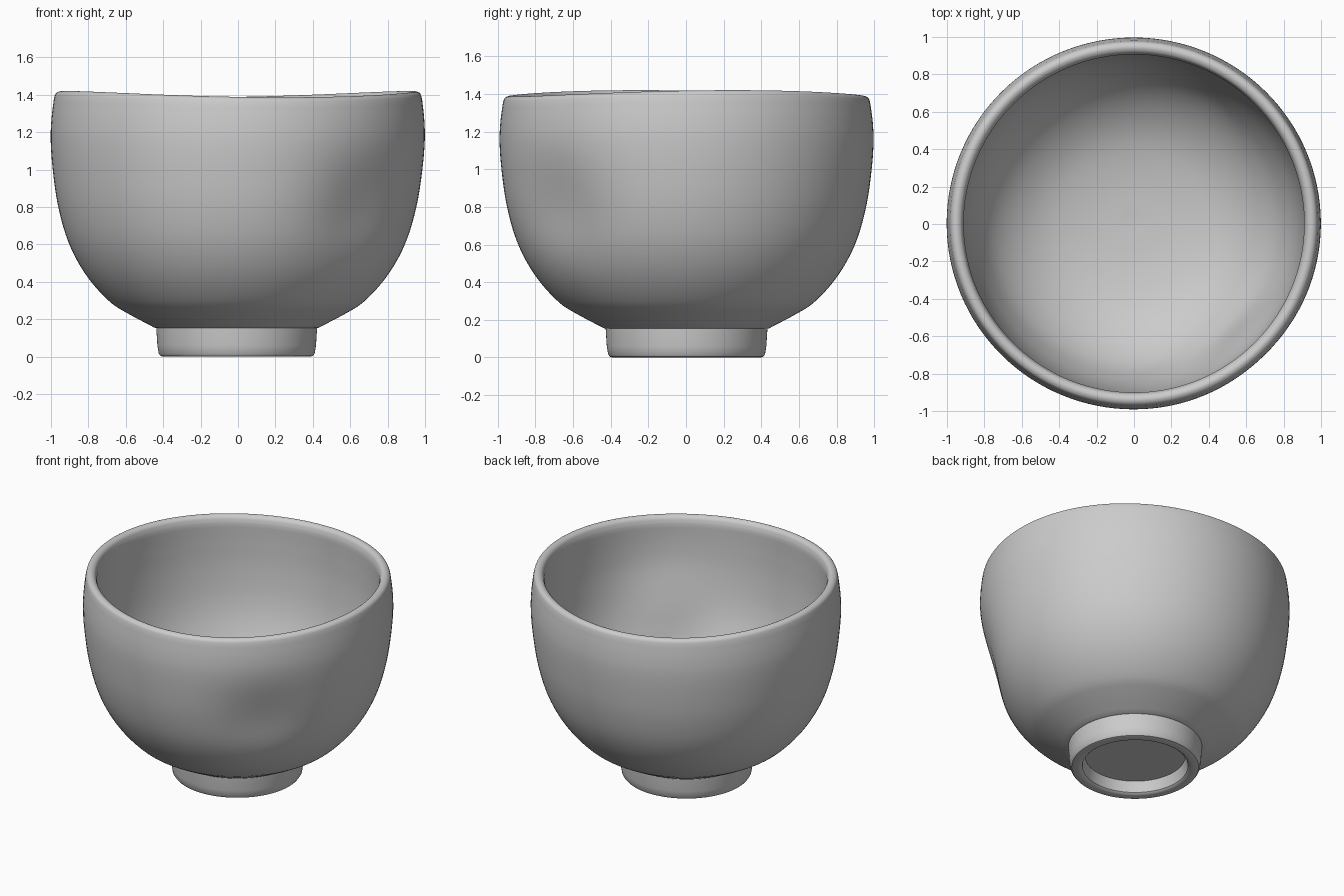
import bpy, bmesh, math
from mathutils import Vector

if "Cube" in bpy.data.objects:
    bpy.data.objects.remove(bpy.data.objects["Cube"])

SEG = 128


def spline(pts, n=5):
    """Catmull-Rom smoothing of a (radius, height) profile."""
    p = [Vector(q) for q in pts]
    p = [2 * p[0] - p[1]] + p + [2 * p[-1] - p[-2]]
    out = []
    for i in range(1, len(p) - 2):
        a, b, c, d = p[i - 1:i + 3]
        for k in range(n):
            t = k / n
            out.append(0.5 * (2 * b + (c - a) * t + (2 * a - 5 * b + 4 * c - d) * t * t
                              + (3 * b - a - 3 * c + d) * t ** 3))
    return [tuple(v) for v in out] + [tuple(pts[-1])]


def hand_made(r, z, a):
    """Slight irregularities: oval plan, wavy rim, thumb dent at front right."""
    k = min(1, max(0, (z - 0.2) / 1.2))
    da = (a + math.radians(45) + math.pi) % (2 * math.pi) - math.pi
    dent = 0.05 * math.exp(-(da / 0.33) ** 2 - ((z - 0.78) / 0.27) ** 2)
    r2 = r * (1 + 0.004 * k * math.cos(2 * a)) - dent * min(1, r / 0.6)
    z2 = z + 0.017 * k ** 3 * math.cos(2 * (a - math.radians(15)))
    off = 0.007 * (1 - k)
    return r2 * math.cos(a) - off, r2 * math.sin(a) + 0.003, z2


def lathe(name, profile):
    bm = bmesh.new()
    rings = []
    for r, z in profile:
        if r < 1e-5:
            rings.append([bm.verts.new((-0.005, 0.003, z))])
        else:
            rings.append([bm.verts.new(hand_made(r, z, 2 * math.pi * i / SEG))
                          for i in range(SEG)])
    for lo, hi in zip(rings, rings[1:]):
        for i in range(SEG):
            j = (i + 1) % SEG
            if len(lo) == 1:
                bm.faces.new((lo[0], hi[j], hi[i]))
            elif len(hi) == 1:
                bm.faces.new((lo[i], lo[j], hi[0]))
            else:
                bm.faces.new((lo[i], lo[j], hi[j], hi[i]))
    bmesh.ops.recalc_face_normals(bm, faces=bm.faces)
    me = bpy.data.meshes.new(name)
    bm.to_mesh(me)
    bm.free()
    ob = bpy.data.objects.new(name, me)
    bpy.context.collection.objects.link(ob)
    bpy.ops.object.select_all(action='DESELECT')
    bpy.context.view_layer.objects.active = ob
    ob.select_set(True)
    bpy.ops.object.shade_smooth_by_angle(angle=math.radians(35))
    return ob


# Foot ring: recessed underside, rounded bottom edge, slightly flared wall
foot = [(0, 0.085), (0.322, 0.085), (0.34, 0.012), (0.352, 0.002), (0.365, 0)]
foot += [(0.395, 0), (0.408, 0.004), (0.417, 0.017), (0.424, 0.06), (0.43, 0.153)]

# Outer wall
wall = spline([(0.44, 0.155), (0.585, 0.232), (0.675, 0.29), (0.775, 0.395), (0.855, 0.515),
               (0.915, 0.65), (0.96, 0.82), (0.986, 1.0), (0.997, 1.15),
               (0.993, 1.26), (0.981, 1.36)])

# Rounded lip
lip = spline([(0.981, 1.36), (0.973, 1.388), (0.957, 1.401), (0.938, 1.402),
              (0.918, 1.388), (0.907, 1.355)], 4)

# Inner bowl down to the centre of the floor
inner = spline([(0.907, 1.355), (0.908, 1.2), (0.902, 1.03), (0.878, 0.83), (0.832, 0.66),
                (0.755, 0.5), (0.63, 0.37), (0.46, 0.275), (0.24, 0.225), (0, 0.21)])

lathe("tea_bowl", foot + wall + lip[1:] + inner[1:])
